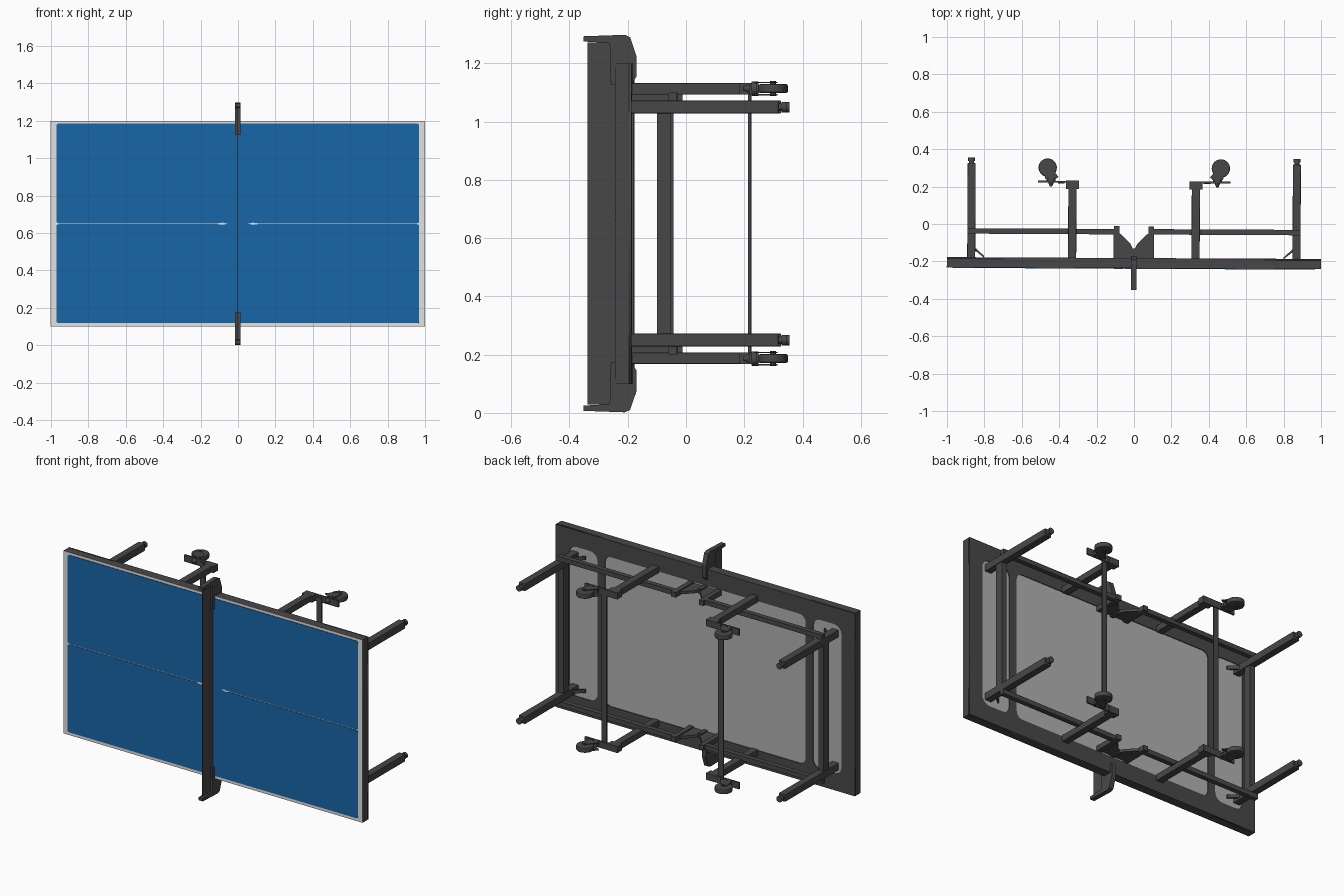
import bpy, bmesh, math
from mathutils import Matrix, Vector

if "Cube" in bpy.data.objects:
    bpy.data.objects.remove(bpy.data.objects["Cube"])


def mat(name, r, g, b):
    m = bpy.data.materials.new(name)
    m.diffuse_color = (r, g, b, 1)
    m.use_nodes = True
    m.node_tree.nodes["Principled BSDF"].inputs["Base Color"].default_value = m.diffuse_color
    return m


DARK = mat("dark_metal", 0.064, 0.064, 0.064)
BLUE = mat("blue_surface", 0.0095, 0.133, 0.39)
LIGHT = mat("light_lines", 0.76, 0.76, 0.76)
GREY = mat("grey_underside", 0.44, 0.44, 0.44)
TILT = Matrix.Rotation(-0.005, 4, 'Z')   # whole table is turned very slightly
MID = 0.65                               # height of the table centre line


def finish(name, bm, m):
    bmesh.ops.recalc_face_normals(bm, faces=bm.faces)
    bm.transform(TILT)
    me = bpy.data.meshes.new(name)
    bm.to_mesh(me)
    bm.free()
    me.materials.append(m)
    ob = bpy.data.objects.new(name, me)
    bpy.context.collection.objects.link(ob)
    return ob


def box(name, x, y, z, m=DARK, bevel=0):
    """Box from (low, high) pairs."""
    bm = bmesh.new()
    bmesh.ops.create_cube(bm, size=1)
    for v in bm.verts:
        for i, r in enumerate((x, y, z)):
            v.co[i] = (r[0] + r[1]) / 2 + v.co[i] * (r[1] - r[0])
    if bevel:
        bmesh.ops.bevel(bm, geom=bm.edges[:], offset=bevel, segments=2,
                        affect='EDGES', profile=0.5)
    return finish(name, bm, m)


def cyl(name, a, b, r, m=DARK, r2=None, n=24):
    """Cylinder or cone between two points."""
    a, b = Vector(a), Vector(b)
    bm = bmesh.new()
    bmesh.ops.create_cone(bm, cap_ends=True, segments=n, radius1=r,
                          radius2=r if r2 is None else r2, depth=(b - a).length)
    q = (b - a).to_track_quat('Z', 'Y').to_matrix().to_4x4()
    bm.transform(Matrix.Translation((a + b) / 2) @ q)
    for f in bm.faces:
        f.smooth = len(f.verts) == 4
    for e in bm.edges:
        e.smooth = not any(len(f.verts) > 4 for f in e.link_faces)
    return finish(name, bm, m)


def prism(name, pts, offset, m=DARK):
    """Closed 3D outline pushed along an offset."""
    bm = bmesh.new()
    f = bm.faces.new([bm.verts.new(p) for p in pts])
    ext = bmesh.ops.extrude_face_region(bm, geom=[f], use_keep_orig=True)
    vs = [g for g in ext['geom'] if isinstance(g, bmesh.types.BMVert)]
    bmesh.ops.translate(bm, verts=vs, vec=offset)
    return finish(name, bm, m)


def rounded(x0, x1, z0, z1, r, n=5):
    pts = []
    for cx, cz, a0 in ((x1 - r, z1 - r, 0), (x0 + r, z1 - r, 90),
                       (x0 + r, z0 + r, 180), (x1 - r, z0 + r, 270)):
        for i in range(n + 1):
            a = math.radians(a0 + 90 * i / n)
            pts.append((cx + r * math.cos(a), cz + r * math.sin(a)))
    return pts


def sheet(name, loops, y0, y1, m):
    """Flat sheet in the XZ plane; later loops are holes."""
    cu = bpy.data.curves.new(name, 'CURVE')
    cu.dimensions, cu.fill_mode, cu.extrude = '2D', 'BOTH', (y1 - y0) / 2
    for pts in loops:
        s = cu.splines.new('POLY')
        s.points.add(len(pts) - 1)
        for p, (x, z) in zip(s.points, pts):
            p.co = (x, z, 0, 1)
        s.use_cyclic_u = True
    tmp = bpy.data.objects.new(name + "_curve", cu)
    bpy.context.collection.objects.link(tmp)
    dg = bpy.context.evaluated_depsgraph_get()
    me = bpy.data.meshes.new_from_object(tmp.evaluated_get(dg))
    bm = bmesh.new()
    bm.from_mesh(me)
    bpy.data.objects.remove(tmp)
    bpy.data.meshes.remove(me)
    bmesh.ops.remove_doubles(bm, verts=bm.verts, dist=1e-5)
    bm.transform(Matrix.Translation((0, (y0 + y1) / 2, 0)) @ Matrix.Rotation(math.pi / 2, 4, 'X'))
    return finish(name, bm, m)


# Table top: dark board, light border sheet, blue playing fields
box("table_board", (-1, 1), (-0.2355, -0.19), (0.1, 1.2))
box("border_lines", (-1, 1), (-0.2365, -0.2355), (0.1, 1.2), LIGHT)
for nm, z0, z1 in (("lower_field", 0.118, 0.6475), ("upper_field", 0.6525, 1.185)):
    sheet(nm, [rounded(-0.97, 0.97, z0, z1, 0.012, 3)], -0.2395, -0.2365, BLUE)
box("field_centre", (-0.055, 0.055), (-0.2393, -0.2365), (0.64, 0.66), BLUE)
box("centre_seam", (-0.002, 0.002), (-0.24, -0.22), (0.1, 1.2))
for s, h in ((-1, "left"), (1, "right")):
    prism(h + "_line_end", [(s * x, -0.2402, 0.65 + z) for x, z in
                            ((0.055, 0), (0.08, 0.006), (0.105, 0.003), (0.105, -0.003), (0.08, -0.006))],
          (0, 0.002, 0), LIGHT)

# Underside: grey panels set just below a dark frame with rounded openings
box("underside_panel", (-0.96, 0.96), (-0.19, -0.187), (0.15, 1.15), GREY)
outer = [(-1, 0.1), (1, 0.1), (1, 1.2), (-1, 1.2)]
sheet("underside_frame", [outer, rounded(-0.67, 0.67, 0.2, 1.1, 0.04),
                          rounded(0.72, 0.91, 0.2, 1.1, 0.05),
                          rounded(-0.91, -0.72, 0.2, 1.1, 0.05)],
      -0.19, -0.182, DARK)

# Net standing out of the playing surface
box("net", (-0.002, 0.002), (-0.338, -0.24), (0.028, 1.272))

for sz, v in ((1, "upper"), (-1, "lower")):
    def Z(d0, d1):
        return tuple(sorted((MID + sz * d0, MID + sz * d1)))

    # Net post with its clamp
    prof = [(-0.352, 0.643), (-0.21, 0.648), (-0.192, 0.64), (-0.17, 0.575), (-0.17, 0.505),
            (-0.185, 0.48), (-0.258, 0.475), (-0.262, 0.62), (-0.352, 0.625)]
    prism(v + "_net_post", [(-0.014, y, MID + sz * d) for y, d in prof], (0.028, 0, 0))
    box(v + "_net_post_pivot", (-0.012, 0.012), (-0.19, -0.13), Z(0.42, 0.45))

    for sx, h in ((-1, "left"), (1, "right")):
        tag = h + "_" + v + "_"

        def X(a, b):
            return tuple(sorted((sx * a, sx * b)))

        # Outer leg, foot and corner brace
        d = 0.40
        box(tag + "leg", X(0.848, 0.891), (-0.184, 0.322), Z(d - 0.022, d + 0.022), DARK, 0.003)
        zf = MID + sz * d
        cyl(tag + "foot_stem", (sx * 0.87, 0.32, zf), (sx * 0.87, 0.335, zf), 0.013)
        cyl(tag + "foot", (sx * 0.87, 0.332, zf), (sx * 0.87, 0.351, zf), 0.018)
        prism(tag + "leg_brace", [(sx * x, y, zf - 0.01) for x, y in
                                  ((0.85, -0.145), (0.85, -0.13), (0.80, -0.175), (0.80, -0.185))],
              (0, 0, 0.02))

        # Long rail from the outer leg to the centre hinge
        box(tag + "rail", X(0.095, 0.891), (-0.056, -0.027), Z(0.422, 0.45))

        # Hinge bracket near the middle
        box(tag + "hinge_upright", X(0.078, 0.108), (-0.185, -0.012), Z(0.42, 0.45))
        zg = MID + sz * 0.435
        prism(tag + "hinge_gusset", [(sx * x, y, zg - 0.008) for x, y in
                                     ((0.09, -0.183), (0.09, -0.045), (0.065, -0.058),
                                      (0.018, -0.107), (0.006, -0.13), (0.012, -0.183))],
              (0, 0, 0.016))

        # Inner leg carrying the castor
        box(tag + "wheel_leg", X(0.308, 0.352), (-0.184, 0.222), Z(0.443, 0.482), DARK, 0.003)
        box(tag + "wheel_leg_cap", X(0.296, 0.364), (0.186, 0.23), Z(0.443, 0.482))
        box(tag + "castor_plate", X(0.295, 0.515), (0.219, 0.229), Z(0.442, 0.482))

        # Castor: bolt, swivel, fork and wheel
        zw = MID + sz * 0.4635
        cyl(tag + "castor_bolt", (sx * 0.445, 0.198, zw), (sx * 0.445, 0.222, zw), 0.006, r2=0.016)
        cyl(tag + "castor_swivel", (sx * 0.445, 0.228, zw), (sx * 0.445, 0.246, zw), 0.025)
        for s in (-1, 1):
            prism(tag + "fork_%s" % ("a" if s < 0 else "b"),
                  [(sx * x, y, zw + s * 0.021 - 0.002) for x, y in
                   ((0.405, 0.25), (0.42, 0.238), (0.475, 0.238), (0.485, 0.29),
                    (0.475, 0.312), (0.455, 0.312))], (0, 0, 0.004))
        w = cyl(tag + "wheel", (sx * 0.463, 0.299, zw - 0.015), (sx * 0.463, 0.299, zw + 0.015),
                0.049, n=32)
        bv = w.modifiers.new("rounded_tread", 'BEVEL')
        bv.width, bv.segments, bv.limit_method = 0.006, 2, 'ANGLE'
        cyl(tag + "axle", (sx * 0.463, 0.299, zw - 0.026), (sx * 0.463, 0.299, zw + 0.026), 0.008)

# Cross members running from the lower side to the upper side
for sx, h in ((-1, "left"), (1, "right")):
    x = sx * 0.87
    box(h + "_leg_crossbar", (x - 0.017, x + 0.017), (-0.095, -0.047), (0.26, 1.04))
    x = sx * 0.39
    box(h + "_wheel_rod", (x - 0.017, x + 0.017), (0.215, 0.223), (0.18, 1.12))
